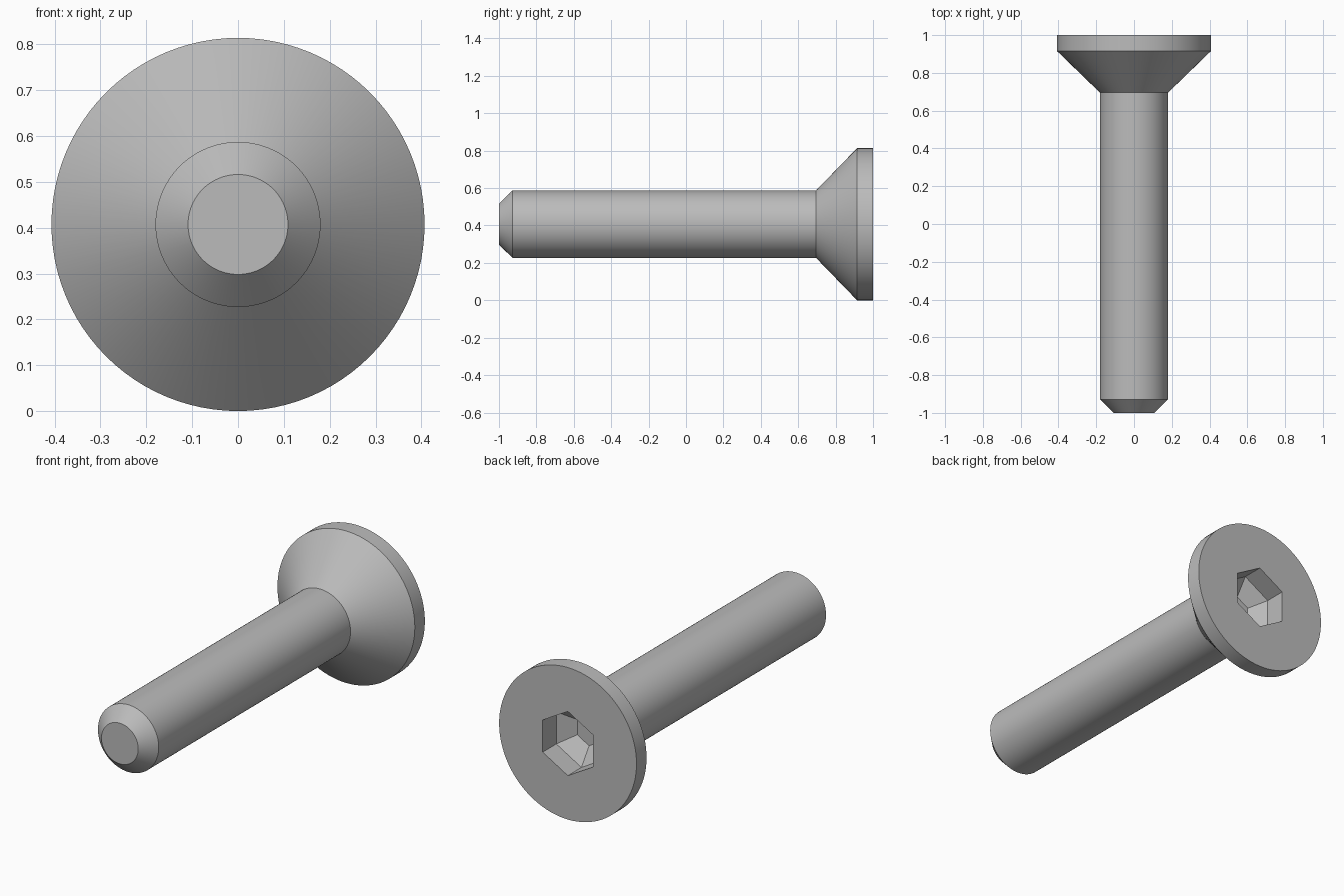
import bpy
import bmesh
from math import pi, sin, cos

SEGMENTS = 96
AXIS_Z = 0.407

if "Cube" in bpy.data.objects:
    bpy.data.objects.remove(bpy.data.objects["Cube"], do_unlink=True)

steel = bpy.data.materials.new("grey steel")
steel.use_nodes = True
colour = (0.5, 0.5, 0.5, 1)
steel.diffuse_color = colour
steel.node_tree.nodes["Principled BSDF"].inputs["Base Color"].default_value = colour


def round_section(angle):
    return 1.0


def hex_section(angle):
    # Hexagon of unit corner radius, corners pointing up and down
    return cos(pi / 6) / cos(angle % (pi / 3) - pi / 6)


def add_ring(bm, y, radius, section):
    ring = []
    for i in range(SEGMENTS):
        a = 2 * pi * i / SEGMENTS
        r = radius * section(a)
        ring.append(bm.verts.new((r * sin(a), y, AXIS_Z + r * cos(a))))
    return ring


# Stations along the axis: tip, shaft, countersunk head, then into the socket
stations = [
    (-1.0, 0.109, round_section),
    (-0.928, 0.18, round_section),
    (0.695, 0.18, round_section),
    (0.915, 0.407, round_section),
    (1.0, 0.407, round_section),
    (1.0, 0.172, hex_section),
    (0.885, 0.172, hex_section),
    (0.82, 0.081, hex_section),
]

bm = bmesh.new()
rings = [add_ring(bm, *s) for s in stations]
for lower, upper in zip(rings, rings[1:]):
    for i in range(SEGMENTS):
        j = (i + 1) % SEGMENTS
        bm.faces.new((lower[i], lower[j], upper[j], upper[i]))

# Flat tip and socket floor
bm.faces.new(rings[0])
bm.faces.new(rings[-1])
bmesh.ops.recalc_face_normals(bm, faces=bm.faces)

mesh = bpy.data.meshes.new("countersunk_screw")
bm.to_mesh(mesh)
bm.free()
mesh.materials.append(steel)
screw = bpy.data.objects.new("countersunk_screw", mesh)
bpy.context.collection.objects.link(screw)

# Smooth round surfaces with crisp edges
bpy.ops.object.select_all(action="DESELECT")
screw.select_set(True)
bpy.context.view_layer.objects.active = screw
bpy.ops.object.shade_smooth_by_angle(angle=pi / 7)
